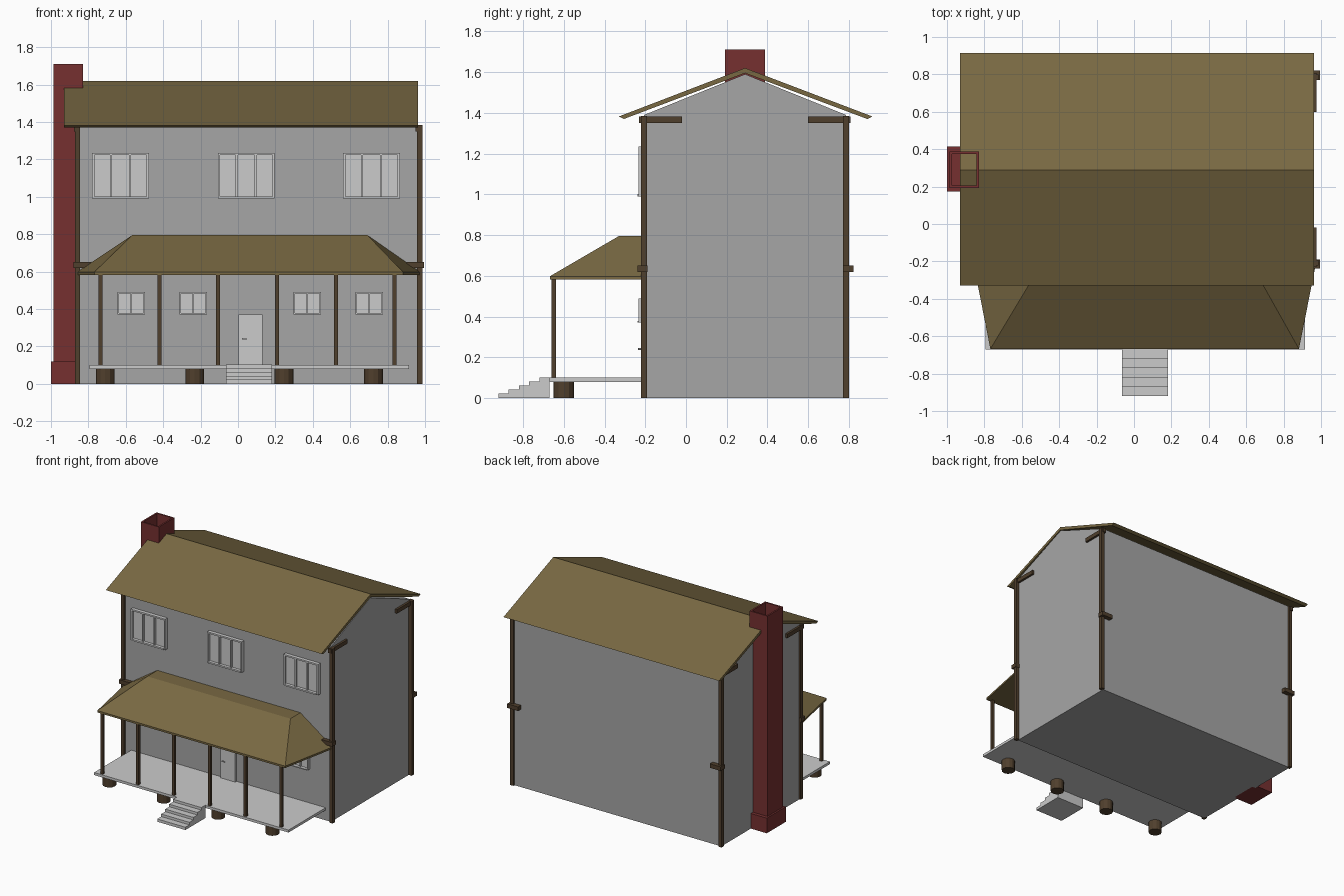
import bpy, bmesh, math

if "Cube" in bpy.data.objects:
    bpy.data.objects.remove(bpy.data.objects["Cube"])

def mat(name, rgb):
    m = bpy.data.materials.new(name)
    m.diffuse_color = (*rgb, 1)
    m.use_nodes = True
    m.node_tree.nodes["Principled BSDF"].inputs["Base Color"].default_value = m.diffuse_color
    return m

WALL = mat("wall_grey", (0.38, 0.38, 0.38))
ROOF = mat("roof_olive", (0.19, 0.14, 0.055))
WOOD = mat("dark_wood", (0.08, 0.05, 0.026))
BRICK = mat("brick_red", (0.18, 0.03, 0.03))

def finish(name, bm, m=None):
    bmesh.ops.recalc_face_normals(bm, faces=bm.faces)
    me = bpy.data.meshes.new(name)
    bm.to_mesh(me)
    bm.free()
    ob = bpy.data.objects.new(name, me)
    bpy.context.collection.objects.link(ob)
    if m:
        me.materials.append(m)
    return ob

def add_box(bm, x0, x1, y0, y1, z0, z1):
    vs = bmesh.ops.create_cube(bm, size=1)["verts"]
    for v in vs:
        v.co.x = x1 if v.co.x > 0 else x0
        v.co.y = y1 if v.co.y > 0 else y0
        v.co.z = z1 if v.co.z > 0 else z0

def boxes(name, dims, m=None):
    bm = bmesh.new()
    for d in dims:
        add_box(bm, *d)
    return finish(name, bm, m)

def extrude_x(name, profile, x0, x1, m=None):
    """Extrude a closed (y, z) profile along x."""
    bm = bmesh.new()
    f = bm.faces.new([bm.verts.new((x0, y, z)) for y, z in profile])
    r = bmesh.ops.extrude_face_region(bm, geom=[f])
    for v in r["geom"]:
        if isinstance(v, bmesh.types.BMVert):
            v.co.x = x1
    return finish(name, bm, m)

def cylinder(name, loc, r, depth, n, m=None, axis="Z"):
    bm = bmesh.new()
    bmesh.ops.create_cone(bm, cap_ends=True, segments=n, radius1=r, radius2=r, depth=depth)
    ob = finish(name, bm, m)
    ob.location = loc
    if axis == "Y":
        ob.rotation_euler.x = math.pi / 2
    return ob

# House body with gable ends
XL, XR, YF, YB, YC = -0.86, 0.96, -0.205, 0.785, 0.29
extrude_x("house_body", [(YF, 0), (YB, 0), (YB, 1.39), (YC, 1.59), (YF, 1.39)], XL, XR, WALL)

# Main roof: bent slab, open below
extrude_x("main_roof", [(-0.33, 1.382), (YC, 1.62), (0.915, 1.382), (0.89, 1.37),
                        (YC, 1.595), (-0.305, 1.37)], -0.93, 0.963, ROOF)

# Corner posts, clamps at mid height and gable brackets
for sx, px in (("left", (-0.872, -0.845)), ("right", (0.957, 0.987))):
    for sy, py in (("front", (-0.222, -0.192)), ("back", (0.77, 0.80))):
        boxes(f"corner_post_{sx}_{sy}", [(*px, *py, 0, 1.385)], WOOD)
        cx = (-0.88, -0.785) if sx == "left" else (0.90, 0.995)
        cy = (-0.238, -0.19) if sy == "front" else (0.77, 0.822)
        boxes(f"corner_clamp_{sx}_{sy}", [(*cx, *cy, 0.618, 0.65)], WOOD)
        gx = (-0.877, -0.85) if sx == "left" else (0.95, 0.977)
        gy = (-0.23, -0.02) if sy == "front" else (0.60, 0.808)
        boxes(f"gable_bracket_{sx}_{sy}", [(*gx, *gy, 1.35, 1.382)], WOOD)

# Chimney with an open flue
def open_stack(name, x0, x1, y0, y1, z, floor, wall):
    bm = bmesh.new()
    add_box(bm, x0, x1, y0, y1, 0, z)
    top = max(bm.faces, key=lambda f: f.calc_center_median().z)
    bmesh.ops.inset_region(bm, faces=[top], thickness=wall)
    r = bmesh.ops.extrude_face_region(bm, geom=[top])
    for v in r["geom"]:
        if isinstance(v, bmesh.types.BMVert):
            v.co.z = floor
    bmesh.ops.delete(bm, geom=[top], context="FACES")
    finish(name, bm, BRICK)

open_stack("chimney", -0.987, -0.83, 0.192, 0.388, 1.71, 1.58, 0.018)
boxes("chimney_base", [(-1.0, -0.84, 0.175, 0.415, 0, 0.12)], BRICK)

# Porch deck, footings and posts
boxes("porch_deck", [(-0.795, 0.913, -0.67, -0.2, 0.08, 0.10)])
for i in range(4):
    cylinder(f"porch_footing_{i+1}", (-0.71 + i * 0.478, -0.60, 0.04), 0.05, 0.08, 12, WOOD)
for i in range(6):
    x = -0.735 + i * 0.3145
    boxes(f"porch_post_{i+1}", [(x - 0.011, x + 0.011, -0.661, -0.639, 0.10, 0.60)], WOOD)

# Porch steps: five-tread profile
prof = [(-0.67, 0), (-0.92, 0)]
for i in range(5):
    prof += [(-0.92 + 0.05 * i, 0.02 * i + 0.022), (-0.87 + 0.05 * i, 0.02 * i + 0.022)]
extrude_x("porch_steps", prof, -0.065, 0.182)

# Porch roof: hipped shell with flat top, flared toward the wall
bm = bmesh.new()
rings = []
for z in (0.583, 0.598):
    rings.append([bm.verts.new((x, y, z)) for x, y in
                  ((-0.86, -0.2), (-0.768, -0.668), (0.882, -0.668), (0.975, -0.2))])
rings.append([bm.verts.new((x, y, 0.795)) for x, y in
              ((-0.565, -0.2), (-0.565, -0.33), (0.692, -0.33), (0.692, -0.2))])
for a, b in zip(rings, rings[1:]):
    for i in range(4):
        j = (i + 1) % 4
        bm.faces.new((a[i], a[j], b[j], b[i]))
bm.faces.new(rings[0])
bm.faces.new(rings[-1])
finish("porch_roof", bm, ROOF)

# Windows: frame, mullions and recessed pane
def window(name, x0, x1, z0, z1, t, bars):
    yf, yb = -0.233, -0.2
    d = [(x0, x0 + t, yf, yb, z0, z1), (x1 - t, x1, yf, yb, z0, z1),
         (x0 + t, x1 - t, yf, yb, z1 - t, z1), (x0 + t, x1 - t, yf - 0.006, yb, z0, z0 + t)]
    for k in range(bars):
        x = x0 + (x1 - x0) * (k + 1) / (bars + 1)
        d.append((x - t / 2, x + t / 2, yf + 0.004, yb, z0 + t, z1 - t))
    boxes(name + "_frame", d)
    boxes(name + "_pane", [(x0 + t, x1 - t, -0.215, yb, z0 + t, z1 - t)])

for i, x in enumerate((-0.78, -0.108, 0.562)):
    window(f"upper_window_{i+1}", x, x + 0.304, 0.99, 1.235, 0.012, 2)
for i, x in enumerate((-0.644, -0.312, 0.298, 0.629)):
    window(f"lower_window_{i+1}", x, x + 0.147, 0.37, 0.49, 0.008, 1)

# Front door with handle
boxes("front_door", [(0.003, 0.131, -0.222, -0.2, 0.10, 0.37)])
cylinder("door_knob", (0.025, -0.228, 0.24), 0.005, 0.014, 8, None, "Y")
boxes("door_lever", [(0.025, 0.048, -0.236, -0.231, 0.238, 0.243)])
